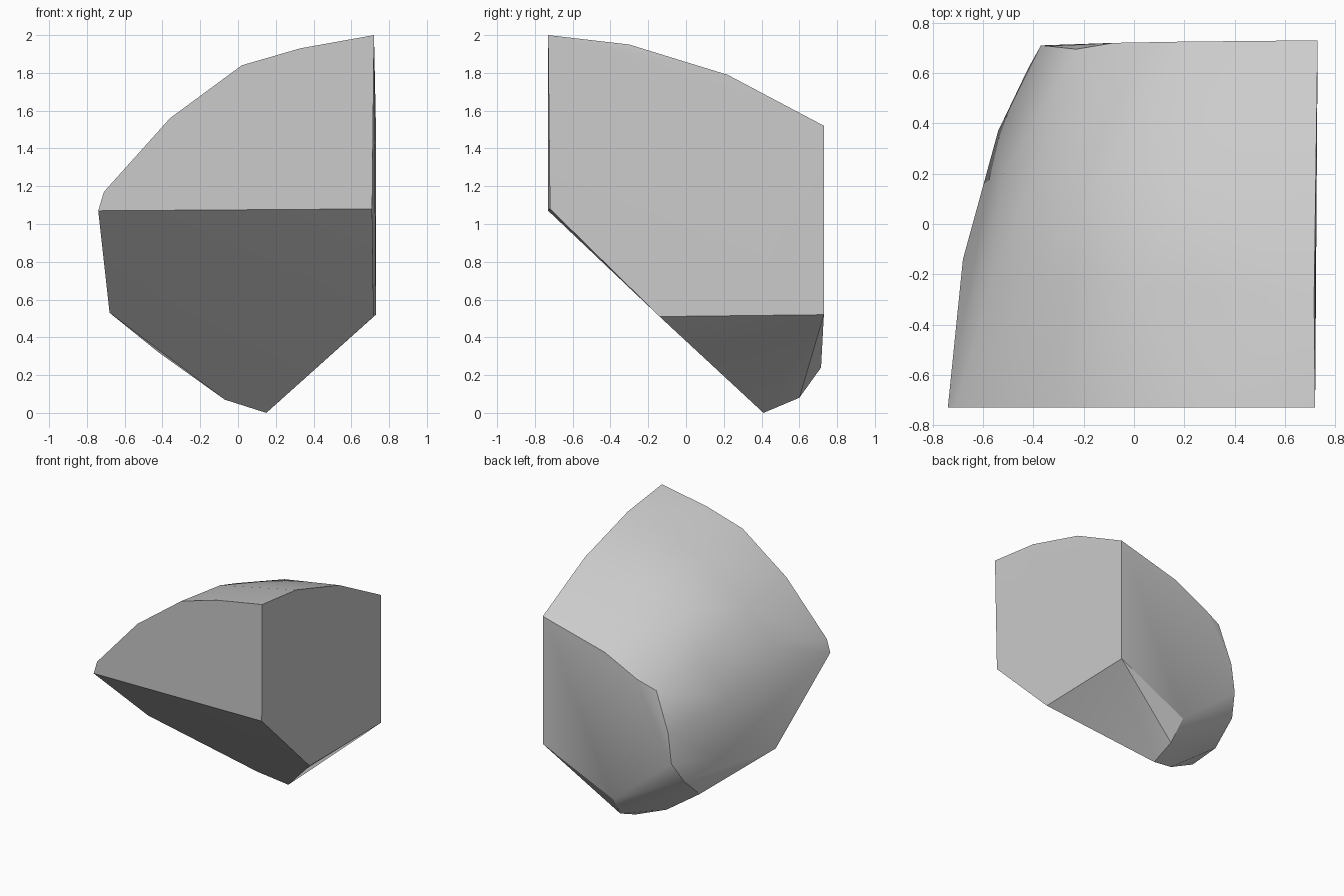
import bpy, bmesh, math

cube = bpy.data.objects.get("Cube")
if cube:
    bpy.data.objects.remove(cube, do_unlink=True)

# Stone colour
stone = bpy.data.materials.new("light_grey_stone")
stone.use_nodes = True
grey = (0.6, 0.6, 0.6, 1)
stone.diffuse_color = grey
stone.node_tree.nodes["Principled BSDF"].inputs["Base Color"].default_value = grey

# Flat front cut: its rounded upper outline (x, z)
front = [(-.74, 1.07), (-.71, 1.17), (-.36, 1.56), (.02, 1.84), (.33, 1.93), (.72, 2)]
# Flat side cut: outline (y, z)
side = [(-.72, 1.08), (-.3, 1.95), (.22, 1.79), (.73, 1.52), (.73, .52), (-.14, .51)]
# Flat back cut: outline
back = [(.2, .725, 1.38), (-.08, .72, 1.24), (-.23, .695, 1.18),
        (-.34, .707, .88), (-.37, .71, .65), (.13, .715, .24)]
# Sloping underside and blunt lower tip
under = [(-.68, -.14, .53), (-.07, .34, .07), (.15, .41, 0), (.15, .6, .08), (-.32, .27, .25)]
# Rounded outer skin
skin = [(.25, .22, 1.71), (-.14, .18, 1.59), (.02, -.25, 1.78), (-.36, -.25, 1.5),
        (-.35, .3, 1.33), (-.57, -.25, 1.26), (-.52, .2, 1), (-.54, .37, .6),
        (-.42, .62, .49), (-.42, .43, .32)]

points = [(x, -.73, z) for x, z in front]
points += [(.72 + .014 * y, y, z) for y, z in side]
points += back + under + skin

# Wrap the cuts and skin in one convex shell
bm = bmesh.new()
for p in points:
    bm.verts.new(p)
hull = bmesh.ops.convex_hull(bm, input=bm.verts)
loose = [v for v in bm.verts if not v.link_faces]
bmesh.ops.delete(bm, geom=loose, context='VERTS')
# Merge the triangles of each flat cut
bmesh.ops.dissolve_limit(bm, angle_limit=math.radians(2), verts=bm.verts, edges=bm.edges)
bmesh.ops.recalc_face_normals(bm, faces=bm.faces)

mesh = bpy.data.meshes.new("rock_fragment")
bm.to_mesh(mesh)
bm.free()
mesh.materials.append(stone)
rock = bpy.data.objects.new("rock_fragment", mesh)
bpy.context.collection.objects.link(rock)
bpy.context.view_layer.objects.active = rock
rock.select_set(True)
bpy.ops.object.shade_smooth_by_angle(angle=math.radians(33))
